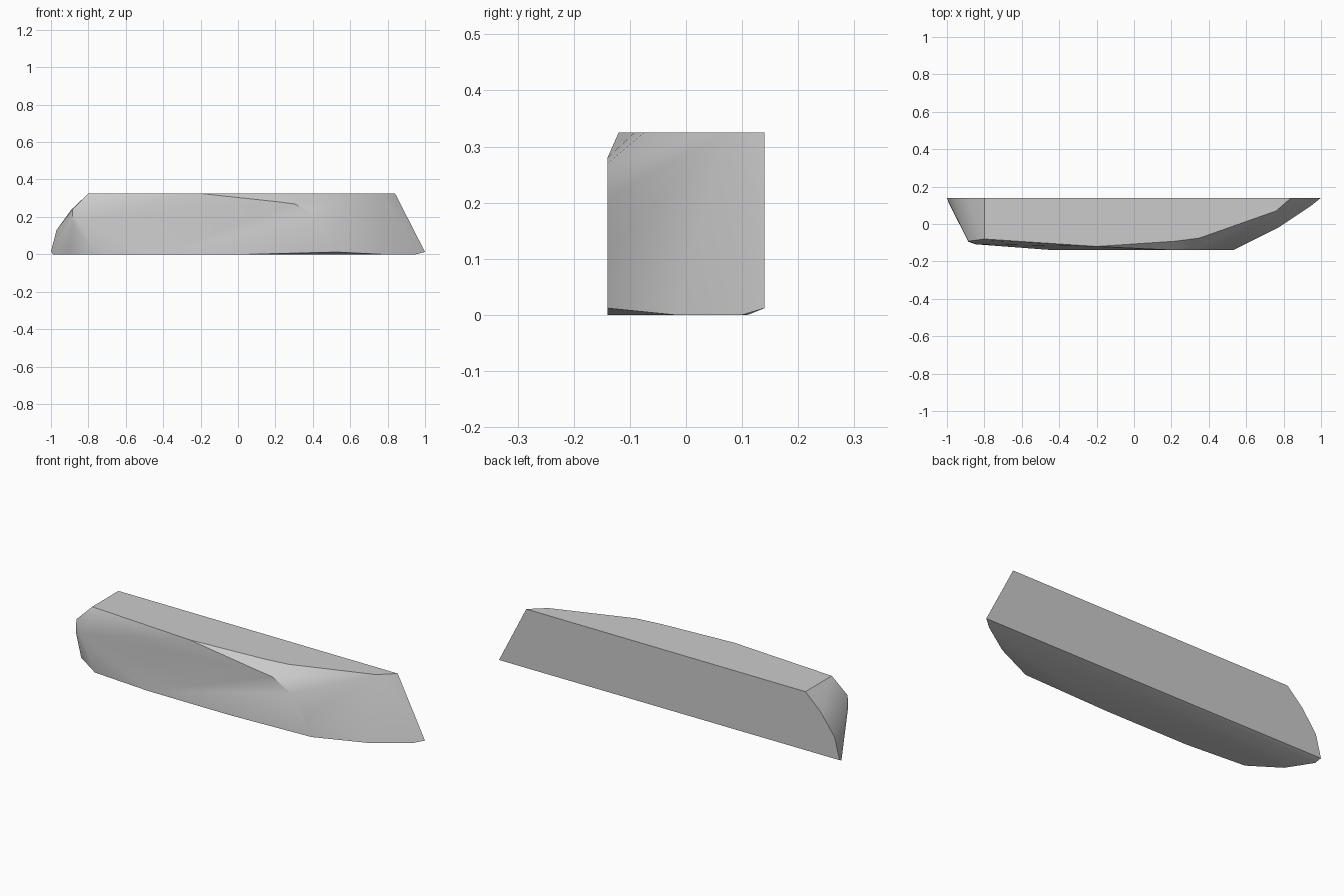
import bpy
import bmesh
import math

cube = bpy.data.objects.get("Cube")
if cube:
    bpy.data.objects.remove(cube, do_unlink=True)


def flat_material(name, colour):
    mat = bpy.data.materials.new(name)
    mat.use_nodes = True
    mat.diffuse_color = colour
    mat.node_tree.nodes["Principled BSDF"].inputs["Base Color"].default_value = colour
    return mat


TOP = 0.325
BACK = 0.14
FRONT = -0.14

# Footprint where the ledge meets the ground
foot = [(-0.99, 0.11), (-0.91, -0.015), (-0.76, -0.115), (-0.43, FRONT),
        (0.05, FRONT), (0.77, -0.02), (0.95, 0.1)]

# Flat upper surface
rim = [(-0.8, BACK), (-0.8, -0.08), (-0.2, -0.12), (0.22, -0.092),
       (0.35, -0.075), (0.76, 0.07), (0.84, BACK)]

# Worn curve on the front face, running from the rim down to the foot (x, z)
front_curve = [(0.22, 0.28), (0.3, 0.27), (0.41, 0.21), (0.49, 0.11), (0.53, 0.012)]

# Rounded end at the back left (x, z)
end_curve = [(-1.0, 0.015), (-0.97, 0.13), (-0.89, 0.24)]

# Chipped front left corner and lifted right tip
corner = [(-0.885, -0.095, 0.17), (-0.885, -0.092, 0.24), (-0.85, -0.108, 0.18),
          (-0.79, -0.088, 0.315), (1.0, BACK, 0.012)]

points = [(x, y, 0) for x, y in foot]
points += [(x, y, TOP) for x, y in rim]
points += [(x, FRONT, z) for x, z in front_curve]
points += [(x, BACK, z) for x, z in end_curve]
points += corner

# Wrap the profiles in one solid rock
bm = bmesh.new()
for p in points:
    bm.verts.new(p)
bmesh.ops.convex_hull(bm, input=bm.verts[:])
loose = [v for v in bm.verts if not v.link_faces]
bmesh.ops.delete(bm, geom=loose, context='VERTS')
bmesh.ops.dissolve_limit(bm, angle_limit=math.radians(1),
                         verts=bm.verts[:], edges=bm.edges[:])
bmesh.ops.recalc_face_normals(bm, faces=bm.faces[:])

mesh = bpy.data.meshes.new("rock_ledge")
bm.to_mesh(mesh)
bm.free()
mesh.materials.append(flat_material("stone grey", (0.6, 0.6, 0.6, 1)))

rock = bpy.data.objects.new("rock_ledge", mesh)
bpy.context.collection.objects.link(rock)
bpy.context.view_layer.objects.active = rock
rock.select_set(True)
bpy.ops.object.shade_smooth_by_angle(angle=math.radians(35))
